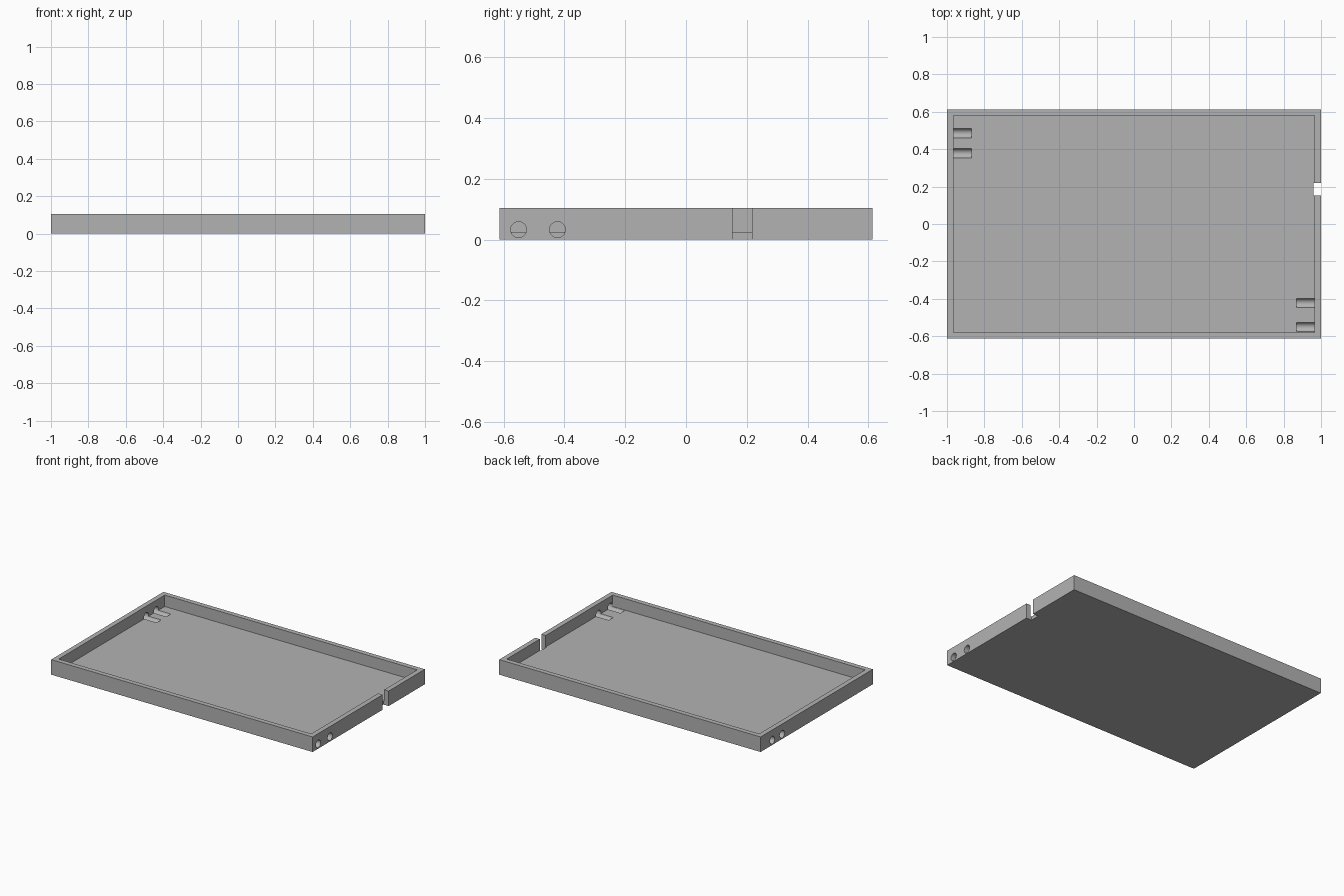
import bpy
from math import pi

if "Cube" in bpy.data.objects:
    bpy.data.objects.remove(bpy.data.objects["Cube"], do_unlink=True)

LENGTH, WIDTH, HEIGHT = 2.0, 1.226, 0.104
WALL, FLOOR = 0.034, 0.025
HOLE_RADIUS, HOLE_Z, GROOVE_END = 0.026, 0.033, 0.87

grey = bpy.data.materials.new("plain grey")
grey.use_nodes = True
colour = (0.45, 0.45, 0.45, 1)
grey.diffuse_color = colour
grey.node_tree.nodes["Principled BSDF"].inputs["Base Color"].default_value = colour


def box(name, low, high):
    centre = [(a + b) / 2 for a, b in zip(low, high)]
    bpy.ops.mesh.primitive_cube_add(size=1, location=centre)
    obj = bpy.context.object
    obj.name = name
    obj.scale = [b - a for a, b in zip(low, high)]
    bpy.ops.object.transform_apply(location=True, rotation=False, scale=True)
    obj.data.materials.append(grey)
    return obj


def carve(target, cutter):
    cutter.hide_render = True
    mod = target.modifiers.new("carve", "BOOLEAN")
    mod.operation = "DIFFERENCE"
    mod.solver = "EXACT"
    mod.object = cutter
    bpy.context.view_layer.objects.active = target
    bpy.ops.object.modifier_apply(modifier=mod.name)
    bpy.data.objects.remove(cutter, do_unlink=True)


# Solid block hollowed into a shallow tray
x, y = LENGTH / 2, WIDTH / 2
tray = box("tray", (-x, -y, 0), (x, y, HEIGHT))
carve(tray, box("cavity", (WALL - x, WALL - y, FLOOR), (x - WALL, y - WALL, 0.2)))

# Full height slot through the left wall
carve(tray, box("wall_slot", (0.96, 0.153, -0.1), (1.1, 0.218, 0.2)))

# Round cable holes through the end walls, running on as grooves in the floor
for side, row in ((1, (-0.551, -0.423)), (-1, (0.485, 0.378))):
    for hole_y in row:
        bpy.ops.mesh.primitive_cylinder_add(
            vertices=48, radius=HOLE_RADIUS, depth=0.2,
            location=(side * (GROOVE_END + 0.1), hole_y, HOLE_Z),
            rotation=(0, pi / 2, 0))
        hole = bpy.context.object
        hole.name = "cable_hole"
        hole.data.materials.append(grey)
        carve(tray, hole)

# Smooth bores with crisp edges
bpy.ops.object.select_all(action="DESELECT")
tray.select_set(True)
bpy.context.view_layer.objects.active = tray
bpy.ops.object.shade_smooth_by_angle(angle=pi / 6)
